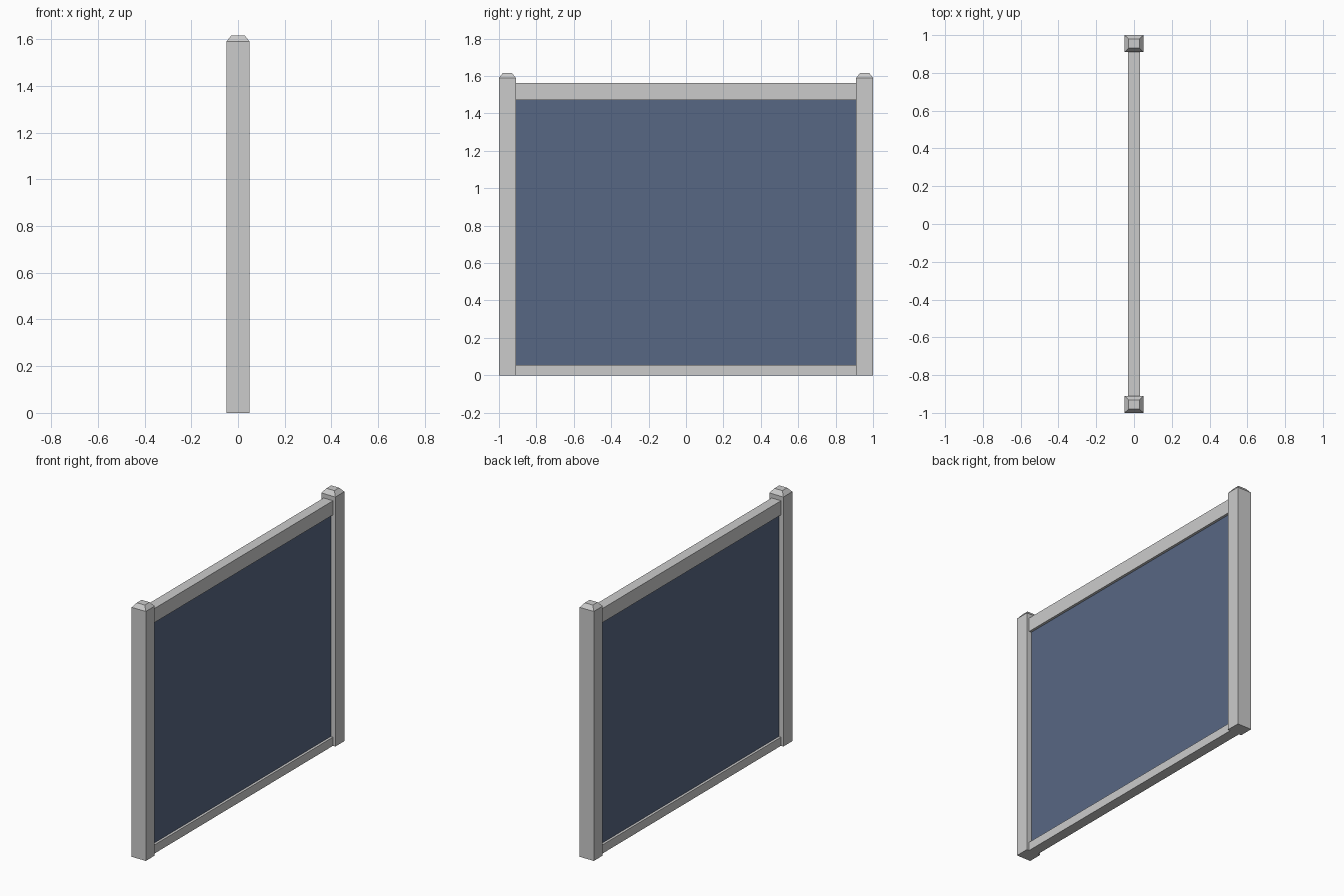
import bpy, bmesh

if "Cube" in bpy.data.objects:
    bpy.data.objects.remove(bpy.data.objects["Cube"])

INNER_Y = 0.91      # inner face of the posts


def finish(name, bm):
    bmesh.ops.recalc_face_normals(bm, faces=bm.faces)
    mesh = bpy.data.meshes.new(name)
    bm.to_mesh(mesh)
    bm.free()
    obj = bpy.data.objects.new(name, mesh)
    bpy.context.collection.objects.link(obj)
    return obj


def box(name, hx, hy, z0, z1):
    bm = bmesh.new()
    bmesh.ops.create_cube(bm, size=1)
    for v in bm.verts:
        v.co = (v.co.x * 2 * hx, v.co.y * 2 * hy, z0 + (v.co.z + 0.5) * (z1 - z0))
    return finish(name, bm)


def post(name, y):
    # Stacked rectangles: straight shaft, then a chamfered cap
    bm = bmesh.new()
    rings = []
    for hx, hy, z in [(0.05, 0.045, 0), (0.05, 0.045, 1.59), (0.028, 0.024, 1.617)]:
        rings.append([bm.verts.new((sx * hx, y + sy * hy, z))
                      for sx, sy in [(-1, -1), (1, -1), (1, 1), (-1, 1)]])
    for a, b in zip(rings, rings[1:]):
        for i in range(4):
            j = (i + 1) % 4
            bm.faces.new((a[i], a[j], b[j], b[i]))
    bm.faces.new(rings[0])
    bm.faces.new(rings[-1])
    return finish(name, bm)


# End posts
post("front_post", -0.955)
post("back_post", 0.955)

# Rails between the posts
box("top_rail", 0.033, INNER_Y, 1.472, 1.562)
box("bottom_rail", 0.033, INNER_Y, 0.0, 0.055)

# Recessed blue panel
panel = box("panel", 0.017, INNER_Y, 0.055, 1.472)
blue = bpy.data.materials.new("panel_blue")
blue.diffuse_color = (0.097, 0.137, 0.23, 1)
blue.use_nodes = True
blue.node_tree.nodes["Principled BSDF"].inputs["Base Color"].default_value = blue.diffuse_color
panel.data.materials.append(blue)
